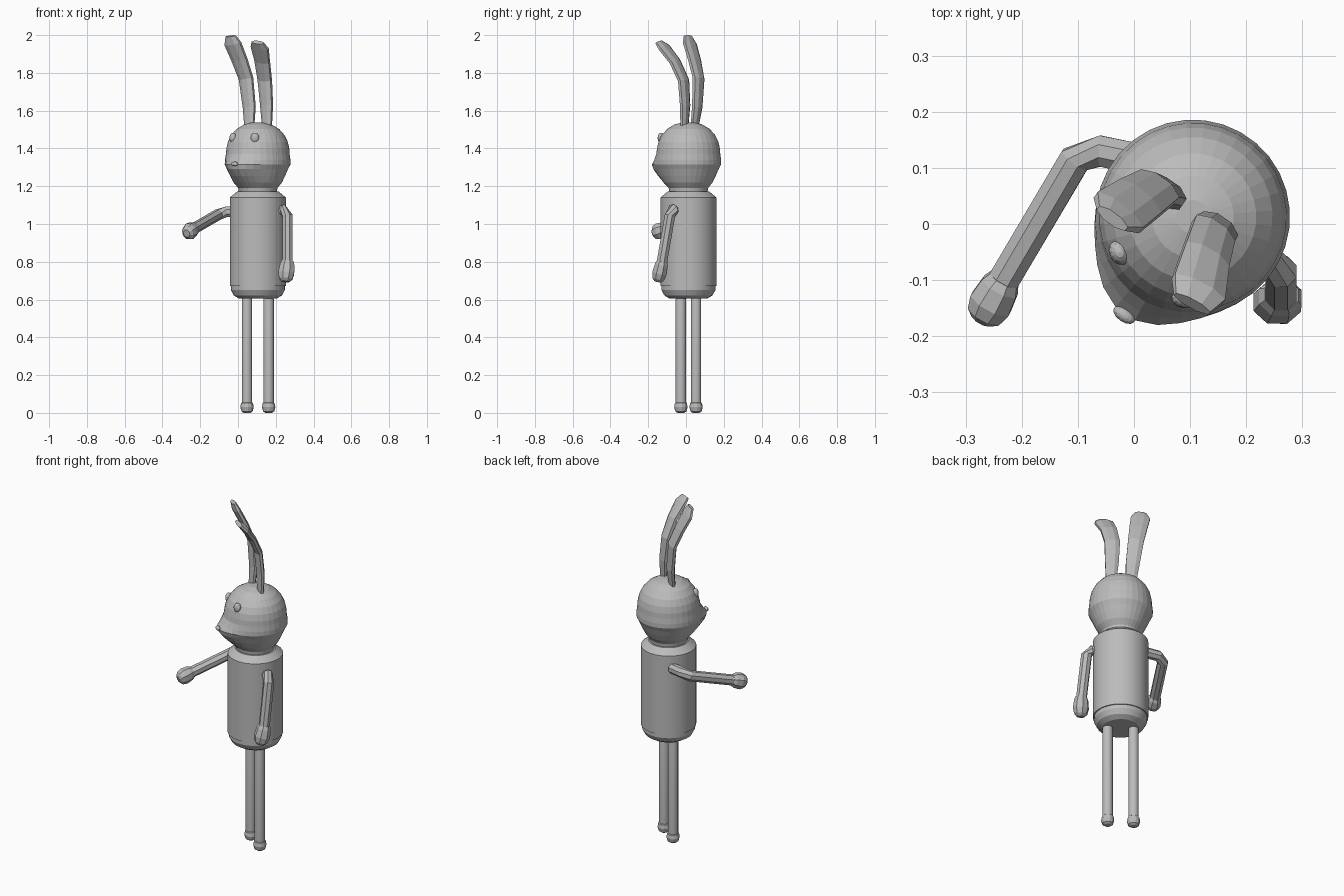
import bpy, bmesh
from math import sin, cos, pi, radians, exp
from mathutils import Vector

cube = bpy.data.objects.get("Cube")
if cube:
    bpy.data.objects.remove(cube)

grey = bpy.data.materials.new("plain_grey")
grey.use_nodes = True
COLOUR = (0.5, 0.5, 0.5, 1)
grey.diffuse_color = COLOUR
grey.node_tree.nodes["Principled BSDF"].inputs["Base Color"].default_value = COLOUR

# The figure is turned towards its right
YAW = radians(35)
FORWARD = Vector((-sin(YAW), -cos(YAW), 0))
LATERAL = Vector((cos(YAW), -sin(YAW), 0))
CENTRE = Vector((0.105, 0.013, 0))


def local(side, front, z):
    return CENTRE + LATERAL * side + FORWARD * front + Vector((0, 0, z))


def finish(name, bm, smooth=None):
    bmesh.ops.recalc_face_normals(bm, faces=bm.faces)
    mesh = bpy.data.meshes.new(name)
    bm.to_mesh(mesh)
    bm.free()
    obj = bpy.data.objects.new(name, mesh)
    bpy.context.collection.objects.link(obj)
    mesh.materials.append(grey)
    if smooth:
        bpy.ops.object.select_all(action='DESELECT')
        obj.select_set(True)
        bpy.context.view_layer.objects.active = obj
        bpy.ops.object.shade_smooth_by_angle(angle=radians(smooth))
    return obj


def loft(name, stations, sides, ref=LATERAL, shape=None, smooth=None):
    """Skin elliptical rings (point, width, depth) along a path."""
    bm = bmesh.new()
    pts = [Vector(s[0]) for s in stations]
    rings = []
    for i, (_, width, depth) in enumerate(stations):
        tangent = (pts[min(i + 1, len(pts) - 1)] - pts[max(i - 1, 0)]).normalized()
        v = tangent.cross(ref).normalized()
        u = v.cross(tangent)
        ring = []
        for k in range(sides):
            a = 2 * pi * (k + 0.5) / sides
            ring.append(bm.verts.new(pts[i] + u * cos(a) * width + v * sin(a) * depth))
        rings.append(ring)
    for low, high in zip(rings, rings[1:]):
        for k in range(sides):
            n = (k + 1) % sides
            bm.faces.new((low[k], low[n], high[n], high[k]))
    bm.faces.new(rings[0])
    bm.faces.new(rings[-1])
    if shape:
        for vert in bm.verts:
            shape(vert)
    return finish(name, bm, smooth)


def turned(name, profile, sides, side=0, front=0, shape=None, smooth=None):
    """Upright round part from (radius, height) pairs."""
    loft(name, [(local(side, front, z), r, r) for r, z in profile],
         sides, shape=shape, smooth=smooth)


def ball(name, centre, outward, size):
    bm = bmesh.new()
    bmesh.ops.create_uvsphere(bm, u_segments=12, v_segments=8, radius=1)
    across = Vector((-outward.y, outward.x, 0))
    for vert in bm.verts:
        x, y, z = vert.co
        vert.co = centre + across * x * size[0] + outward * y * size[1] + Vector((0, 0, z * size[2]))
    finish(name, bm)


# Torso with sloped shoulders and a seam above the rounded base
turned("torso", [(0.10, 0.605), (0.128, 0.622), (0.143, 0.65), (0.143, 0.672),
                 (0.149, 0.672), (0.149, 1.14), (0.11, 1.172)], 32, smooth=15)


# Head, with a muzzle pushed forward around the mouth height
def muzzle(vert):
    flat = (vert.co - CENTRE) * Vector((1, 1, 0)).length
    flat.z = 0
    if flat.length < 0.01:
        return
    angle = flat.angle(FORWARD)
    dz = vert.co.z - 1.295
    reach = exp(-(dz / (0.05 if dz > 0 else 0.065)) ** 2)
    vert.co += flat.normalized() * 0.047 * reach * exp(-(angle / 0.55) ** 2)


turned("head", [(0.10, 1.16), (0.104, 1.19), (0.128, 1.22), (0.145, 1.255),
                (0.16, 1.29), (0.173, 1.315), (0.173, 1.34), (0.169, 1.37),
                (0.167, 1.40), (0.159, 1.435), (0.142, 1.47), (0.113, 1.503),
                (0.073, 1.527), (0.03, 1.538)], 32, shape=muzzle)

# Eyes and nose
for label, turn in (("right", -29), ("left", 29)):
    a = radians(turn)
    out = FORWARD * cos(a) + LATERAL * sin(a)
    ball(label + "_eye", CENTRE + out * 0.146 + Vector((0, 0, 1.455)), out, (0.023, 0.018, 0.028))
ball("nose", local(0, 0.214, 1.318), FORWARD, (0.022, 0.012, 0.012))

# Ears: flat, widening upwards and bending forward
loft("right_ear", [(local(-0.055, 0.0, 1.51), 0.03, 0.016),
                   (local(-0.064, -0.012, 1.62), 0.04, 0.02),
                   (local(-0.082, -0.008, 1.77), 0.046, 0.02),
                   (local(-0.098, 0.03, 1.87), 0.052, 0.02),
                   (local(-0.113, 0.07, 1.955), 0.056, 0.019),
                   (local(-0.116, 0.085, 1.995), 0.034, 0.012)], 8)
loft("left_ear", [(local(0.052, -0.01, 1.51), 0.03, 0.016),
                  (local(0.048, -0.012, 1.63), 0.04, 0.02),
                  (local(0.045, 0.0, 1.76), 0.045, 0.02),
                  (local(0.06, 0.045, 1.86), 0.048, 0.02),
                  (local(0.082, 0.1, 1.935), 0.055, 0.019),
                  (local(0.088, 0.128, 1.962), 0.038, 0.012)], 8)

# Legs ending in rounded feet
for label, side in (("right", -0.07), ("left", 0.07)):
    turned(label + "_leg", [(0.028, 0.05), (0.028, 0.60), (0.022, 0.63)], 12, side, smooth=40)
    turned(label + "_foot", [(0.018, 0), (0.03, 0.008), (0.036, 0.03),
                             (0.032, 0.052), (0.02, 0.062)], 12, side)


# Arms with a bent elbow and a wider mitten hand
def arm(label, path, hand, ref):
    loft(label + "_arm", [(p, 0.03, 0.03) for p in path], 8, ref)
    start, end = Vector(path[-1]), Vector(hand)
    rings = zip((-0.1, 0.1, 0.55, 0.85, 1), (0.032, 0.041, 0.046, 0.038, 0.022))
    loft(label + "_hand", [(start.lerp(end, t), r, r * 0.9) for t, r in rings], 8, ref)


arm("right", [(0.01, 0.115, 1.065), (-0.06, 0.13, 1.065), (-0.105, 0.115, 1.05),
              (-0.235, -0.105, 0.975)], (-0.272, -0.172, 0.95), Vector((0, 0, 1)))
arm("left", [(0.19, -0.04, 1.06), (0.24, -0.068, 1.075), (0.262, -0.085, 1.045),
             (0.262, -0.128, 0.795)], (0.25, -0.15, 0.695), Vector((1, 0, 0)))
